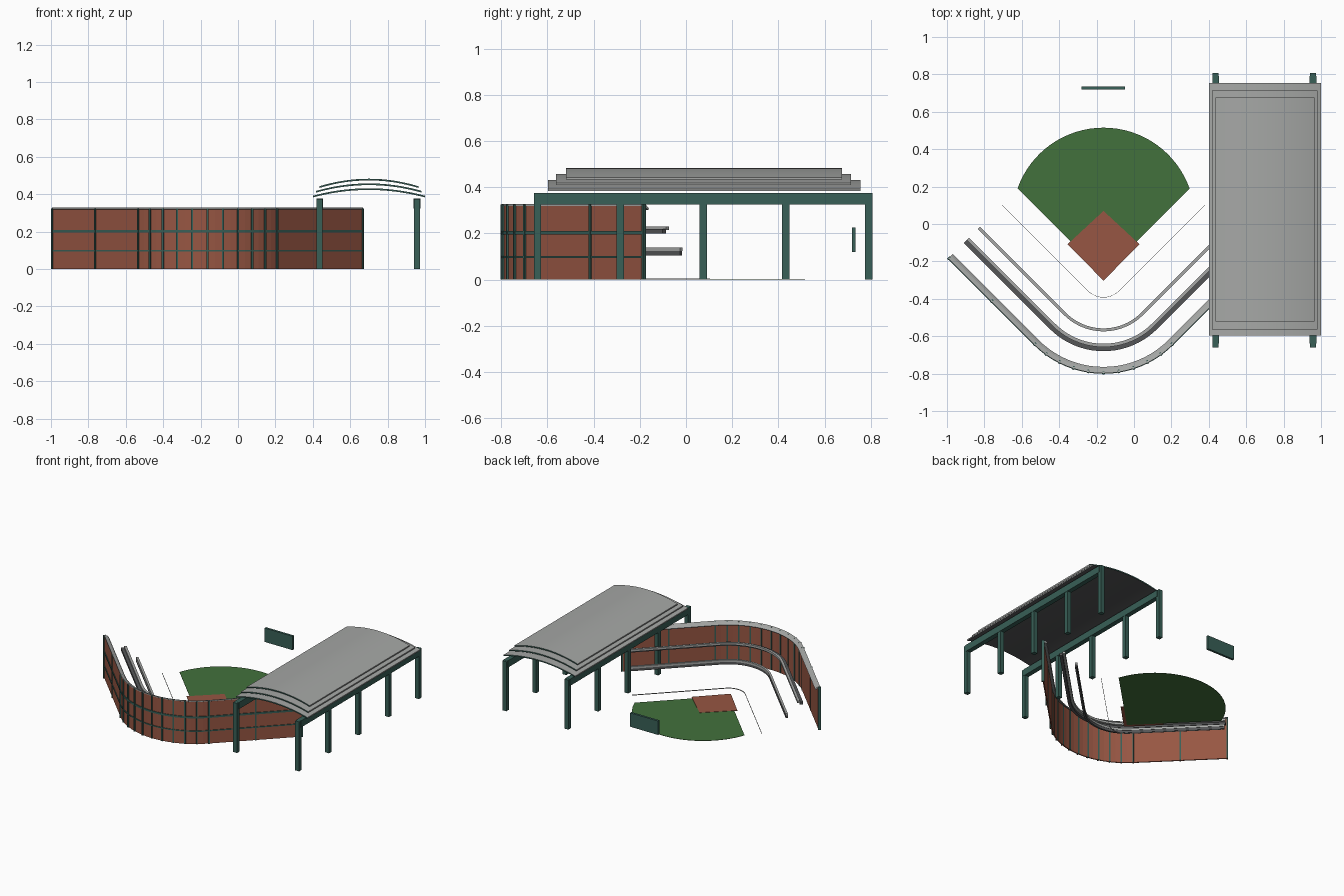
import bpy, bmesh, math
from mathutils import Vector

cube = bpy.data.objects.get("Cube")
if cube:
    bpy.data.objects.remove(cube, do_unlink=True)


def material(name, color):
    m = bpy.data.materials.new(name)
    m.use_nodes = True
    m.diffuse_color = (*color, 1)
    m.node_tree.nodes["Principled BSDF"].inputs["Base Color"].default_value = (*color, 1)
    return m


brick = material("brick red", (0.31, 0.093, 0.056))
green = material("painted green", (0.04, 0.115, 0.095))
grey = material("light grey", (0.38, 0.39, 0.38))
dark = material("dark grey", (0.09, 0.092, 0.095))
grass = material("grass green", (0.055, 0.165, 0.045))


def finish(name, bm, mats):
    bmesh.ops.recalc_face_normals(bm, faces=bm.faces)
    mesh = bpy.data.meshes.new(name)
    bm.to_mesh(mesh)
    bm.free()
    for m in mats:
        mesh.materials.append(m)
    obj = bpy.data.objects.new(name, mesh)
    bpy.context.collection.objects.link(obj)
    return obj


def loft(name, rings, *mats):
    """Skin a list of closed cross-sections and cap both ends."""
    bm = bmesh.new()
    loops = [[bm.verts.new(p) for p in ring] for ring in rings]
    n = len(loops[0])
    for a, b in zip(loops, loops[1:]):
        for i in range(n):
            j = (i + 1) % n
            bm.faces.new((a[i], a[j], b[j], b[i]))
    bm.faces.new(loops[0])
    bm.faces.new(loops[-1])
    return finish(name, bm, mats)


def box(name, x0, x1, y0, y1, z0, z1, mat):
    return loft(name, [[(x0, y0, z), (x1, y0, z), (x1, y1, z), (x0, y1, z)]
                       for z in (z0, z1)], mat)


def plate(name, outline, z0, z1, mat):
    return loft(name, [[(x, y, z) for x, y in outline] for z in (z0, z1)], mat)


# Wall path: two straight arms joined by a quarter circle behind home plate
CX, CY, RADIUS, ARM, STEPS = -0.163, -0.274, 0.522, 0.65, 20
stations = []          # (point on path, inward normal)
for i in range(STEPS + 1):
    a = math.radians(-45 + 90 * i / STEPS)
    normal = Vector((-math.sin(a), math.cos(a), 0))
    stations.append((Vector((CX, CY, 0)) - normal * RADIUS, normal))


def arm(end, side, length):
    p, normal = end
    return p + Vector((side, 1, 0)).normalized() * length, normal


first, last = stations[0], stations[-1]
path = [arm(first, -1, ARM)] + stations + [arm(last, 1, ARM)]
post_stations = (path[:1] + [arm(first, -1, ARM / 2)] + stations[::2]
                 + [arm(last, 1, ARM / 2)] + path[-1:])


def sweep(name, profile, mat):
    """Run a profile of (inward offset, height) points along the wall path."""
    return loft(name, [[p + n * d + Vector((0, 0, z)) for d, z in profile]
                       for p, n in path], mat)


def strip(name, d0, d1, z0, z1, mat):
    return sweep(name, [(d0, z0), (d1, z0), (d1, z1), (d0, z1)], mat)


# Curved outer wall with bands and posts
strip("outer_wall", 0, 0.008, 0, 0.322, brick)
strip("lower_band", -0.005, 0, 0.094, 0.102, green)
strip("upper_band", -0.005, 0, 0.196, 0.210, green)
for k, (p, n) in enumerate(post_stations):
    t = Vector((n.y, -n.x, 0)) * 0.005
    base = [p - n * 0.008 - t, p - n * 0.008 + t, p + n * 0.011 + t, p + n * 0.011 - t]
    loft(f"wall_post_{k + 1}", [base, [v + Vector((0, 0, 0.325)) for v in base]], green)

# Wall coping and stand rails stepping down to the field
sweep("wall_coping", [(-0.002, 0.32), (0.028, 0.302), (0.032, 0.308), (0.02, 0.32),
                      (-0.002, 0.328)], grey)
strip("upper_stand_edge", 0.138, 0.156, 0.214, 0.230, grey)
strip("upper_stand_underside", 0.116, 0.138, 0.200, 0.220, dark)
strip("lower_stand_edge", 0.222, 0.238, 0.124, 0.140, grey)
strip("lower_stand_underside", 0.222, 0.236, 0.105, 0.124, dark)
strip("field_kerb", 0.403, 0.405, 0, 0.006, grey)

# Playing field: grass fan and dirt infield
fan_y, fan_r, half = 0.027, 0.488, 0.46
start = math.atan2(0.163, half)
fan = [(CX, -0.27)]
for i in range(33):
    a = start + (math.pi - 2 * start) * i / 32
    fan.append((CX + fan_r * math.cos(a), fan_y + fan_r * math.sin(a)))
plate("outfield_grass", fan, 0, 0.002, grass)
plate("infield_dirt", [(CX, -0.303), (CX + 0.192, -0.108), (CX, 0.07), (CX - 0.192, -0.108)],
      0.0005, 0.004, brick)

# Scoreboard
box("scoreboard", -0.28, -0.047, 0.718, 0.735, 0.12, 0.225, green)

# Shelter frame: two rows of posts under long beams
for side, x in (("inner", 0.437), ("outer", 0.957)):
    box(f"{side}_beam", x - 0.018, x + 0.018, -0.64, 0.79, 0.325, 0.376, green)
    for k in range(5):
        y = -0.643 + 0.3585 * k
        box(f"{side}_post_{k + 1}", x - 0.016, x + 0.016, y - 0.016, y + 0.016,
            0, 0.375, green)


# Three stacked arched roof sheets with green ends and dark undersides
def roof_sheet(name, half_width, y0, y1, z_edge):
    rings = []
    for i in range(25):
        t = i / 12 - 1
        x, z = 0.7 + half_width * t, z_edge + 0.04 * (1 - t * t)
        rings.append([(x, y0, z - 0.009), (x, y1, z - 0.009), (x, y1, z), (x, y0, z)])
    obj = loft(name, rings, grey, green, dark)
    for f in obj.data.polygons:
        if abs(f.normal.y) > 0.5:
            f.material_index = 1
        elif f.normal.z < -0.5:
            f.material_index = 2
    bpy.ops.object.select_all(action="DESELECT")
    obj.select_set(True)
    bpy.context.view_layer.objects.active = obj
    bpy.ops.object.shade_smooth_by_angle(angle=math.radians(30))


roof_sheet("roof_lower", 0.3, -0.597, 0.755, 0.392)
roof_sheet("roof_middle", 0.282, -0.563, 0.715, 0.418)
roof_sheet("roof_upper", 0.264, -0.52, 0.675, 0.443)
